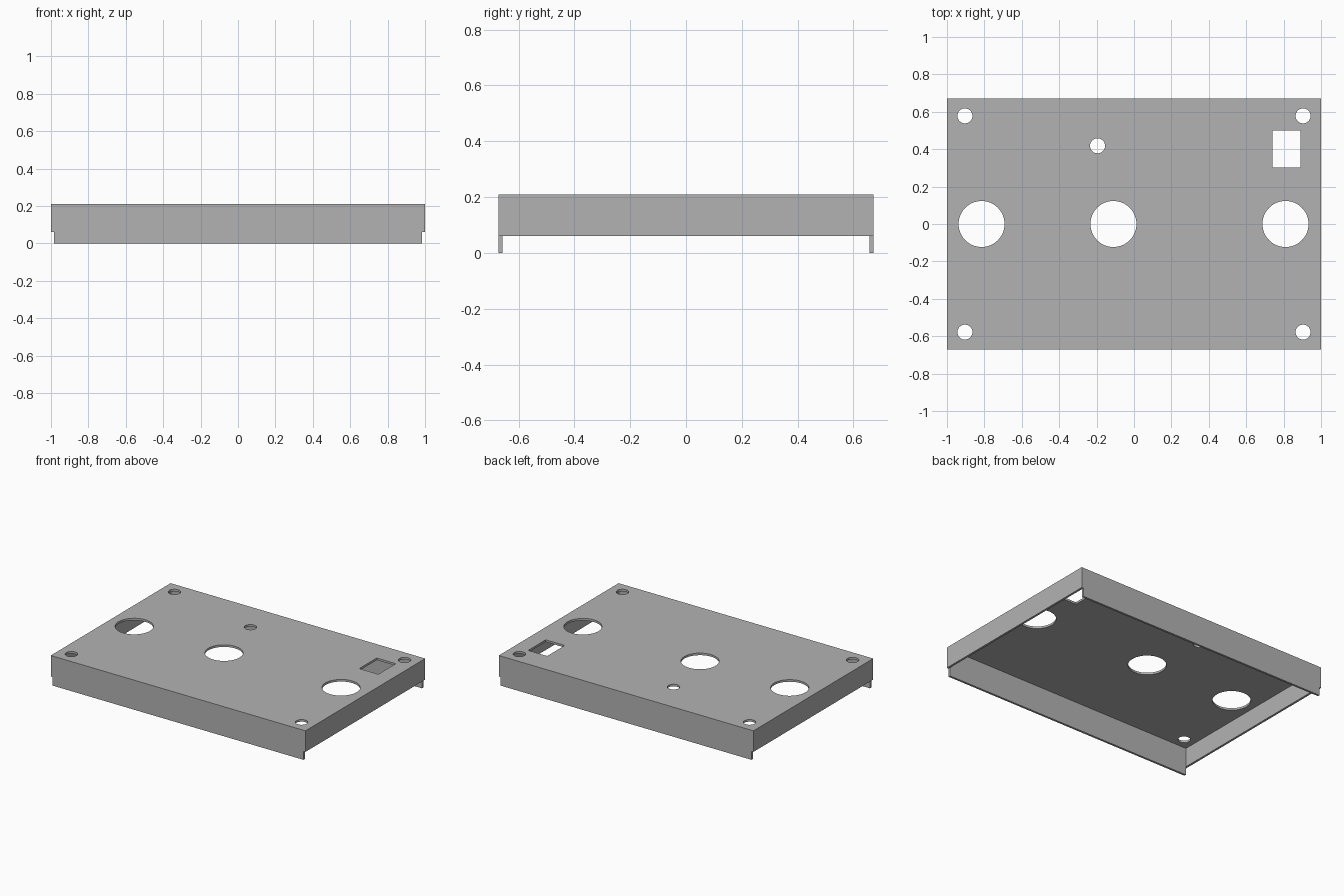
import bpy
import bmesh
from math import cos, sin, tau

if "Cube" in bpy.data.objects:
    bpy.data.objects.remove(bpy.data.objects["Cube"], do_unlink=True)

HALF_X, HALF_Y, HEIGHT = 1.0, 0.672, 0.21
SHEET = 0.015          # sheet thickness
SIDE_BOTTOM = 0.06     # side walls stop short of the ground

metal = bpy.data.materials.new("grey sheet metal")
metal.use_nodes = True
grey = (0.45, 0.45, 0.45, 1)
metal.diffuse_color = grey
metal.node_tree.nodes["Principled BSDF"].inputs["Base Color"].default_value = grey


def add_mesh(name, mesh):
    obj = bpy.data.objects.new(name, mesh)
    mesh.materials.clear()
    mesh.materials.append(metal)
    bpy.context.collection.objects.link(obj)
    return obj


def box(name, low, high):
    bm = bmesh.new()
    bmesh.ops.create_cube(bm, size=1)
    for v in bm.verts:
        v.co = [(a + b) / 2 + c * (b - a) for a, b, c in zip(low, high, v.co)]
    mesh = bpy.data.meshes.new(name)
    bm.to_mesh(mesh)
    bm.free()
    return add_mesh(name, mesh)


def rectangle(x0, y0, x1, y1):
    return [(x0, y0), (x1, y0), (x1, y1), (x0, y1)]


def circle(x, y, radius, sides=48):
    return [(x + radius * cos(tau * i / sides), y + radius * sin(tau * i / sides))
            for i in range(sides)]


def plate(name, outlines, z, thickness):
    """Flat sheet from an outer outline followed by its holes."""
    curve = bpy.data.curves.new(name, "CURVE")
    curve.dimensions = "2D"
    curve.fill_mode = "BOTH"
    curve.extrude = thickness / 2
    for points in outlines:
        spline = curve.splines.new("POLY")
        spline.points.add(len(points) - 1)
        for p, (x, y) in zip(spline.points, points):
            p.co = (x, y, 0, 1)
        spline.use_cyclic_u = True
    helper = bpy.data.objects.new(name + " outline", curve)
    bpy.context.collection.objects.link(helper)
    bpy.context.view_layer.update()
    evaluated = helper.evaluated_get(bpy.context.evaluated_depsgraph_get())
    mesh = bpy.data.meshes.new_from_object(evaluated)
    bpy.data.objects.remove(helper, do_unlink=True)
    bm = bmesh.new()
    bm.from_mesh(mesh)
    bmesh.ops.remove_doubles(bm, verts=bm.verts, dist=0.0001)
    bmesh.ops.recalc_face_normals(bm, faces=bm.faces)
    for f in bm.faces:
        f.smooth = False
    bm.to_mesh(mesh)
    bm.free()
    obj = add_mesh(name, mesh)
    obj.location.z = z + thickness / 2
    return obj


# Top panel: corner screw holes, three large openings, small hole, switch slot
outlines = [rectangle(-HALF_X, -HALF_Y, HALF_X, HALF_Y)]
outlines += [circle(sx * 0.904, sy * 0.578, 0.04) for sx in (-1, 1) for sy in (-1, 1)]
outlines += [circle(x, 0, 0.123) for x in (-0.815, -0.11, 0.81)]
outlines += [circle(-0.195, 0.418, 0.04), rectangle(0.74, 0.303, 0.89, 0.5)]
plate("top_panel", outlines, HEIGHT - SHEET, SHEET)

# Side walls run the full depth; end walls fit between them and reach lower
top = HEIGHT - SHEET
inner = HALF_X - SHEET
for name, s in (("left_wall", 1), ("right_wall", -1)):
    xs = sorted((s * inner, s * HALF_X))
    box(name, (xs[0], -HALF_Y, SIDE_BOTTOM), (xs[1], HALF_Y, top))
for name, s in (("back_wall", 1), ("front_wall", -1)):
    ys = sorted((s * (HALF_Y - SHEET), s * HALF_Y))
    box(name, (-inner, ys[0], 0), (inner, ys[1], top))
